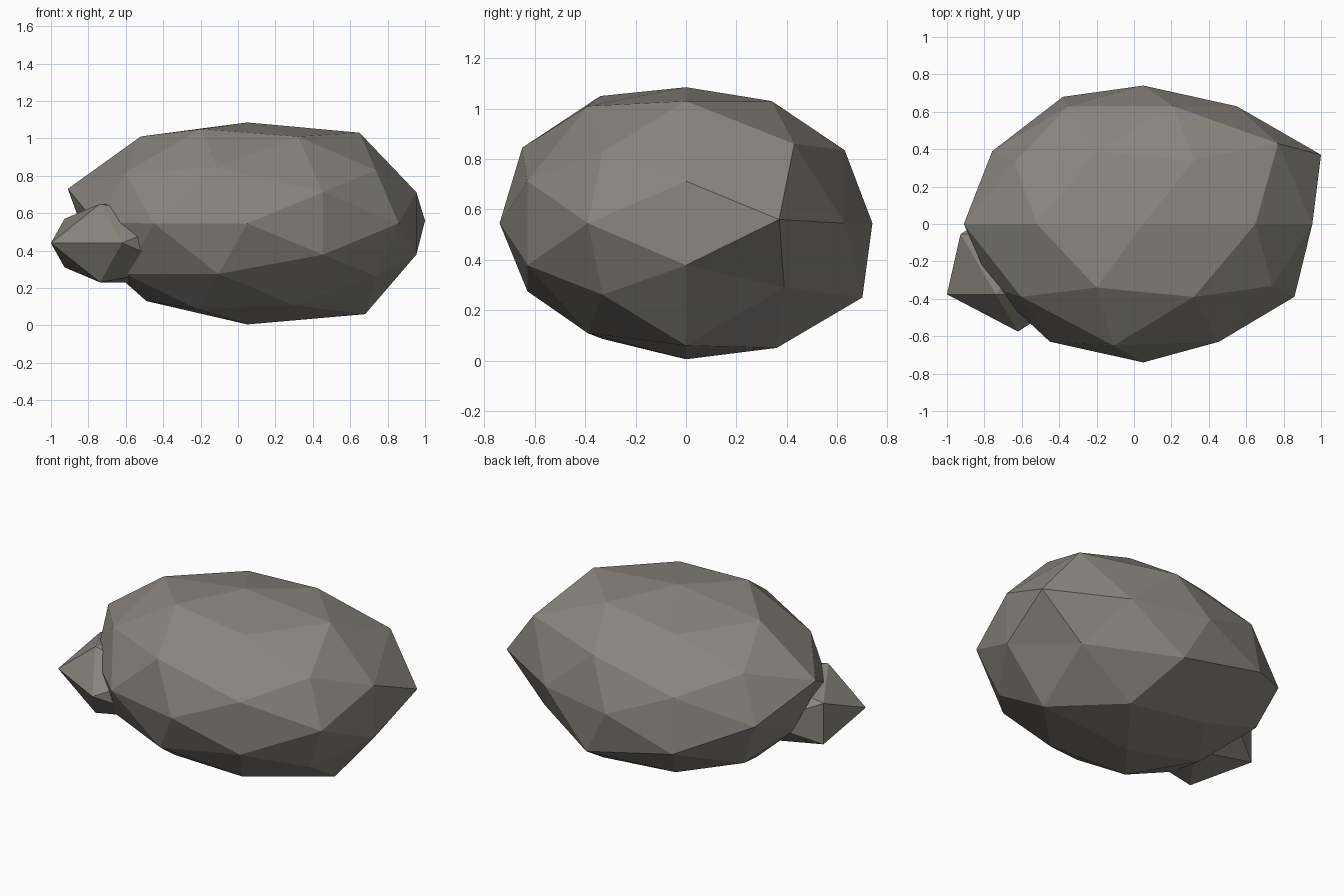
import bpy
import bmesh
import math
from mathutils import Matrix, Vector

default_cube = bpy.data.objects.get("Cube")
if default_cube:
    bpy.data.objects.remove(default_cube, do_unlink=True)

# Single stone colour
stone = bpy.data.materials.new("warm_grey_stone")
stone.use_nodes = True
colour = (0.25, 0.235, 0.21, 1)
stone.diffuse_color = colour
shader = next(n for n in stone.node_tree.nodes if n.type == "BSDF_PRINCIPLED")
shader.inputs["Base Color"].default_value = colour
shader.inputs["Roughness"].default_value = 0.9


def make_rock(name, detail, centre, radii, corners=()):
    """Faceted ellipsoid with its poles along y; nearest vertices snap to corners."""
    bm = bmesh.new()
    bmesh.ops.create_icosphere(bm, subdivisions=detail, radius=1)
    shape = (Matrix.Translation(centre)
             @ Matrix.Diagonal((*radii, 1))
             @ Matrix.Rotation(math.radians(-90), 4, "X"))
    bm.transform(shape)
    for corner in map(Vector, corners):
        nearest = min(bm.verts, key=lambda v: (v.co - corner).length)
        nearest.co = corner
    bmesh.ops.recalc_face_normals(bm, faces=bm.faces)
    mesh = bpy.data.meshes.new(name)
    bm.to_mesh(mesh)
    bm.free()
    mesh.materials.append(stone)
    rock = bpy.data.objects.new(name, mesh)
    bpy.context.collection.objects.link(rock)
    return rock


# Chipped corners that break the regular shape of the boulder
chips = [
    (0.65, 0, 1.03), (-0.52, 0, 1.01), (-0.91, 0, 0.73),
    (-0.79, 0, 0.4), (-0.49, 0, 0.13), (0.68, 0, 0.06),
    (1, 0.37, 0.56), (0.77, 0.43, 0.86), (0.72, 0.39, 0.29),
    (0.32, 0.34, 1.03), (0.33, 0.36, 0.05), (0.21, 0.7, 0.25),
    (-0.38, 0.68, 0.38), (-0.2, -0.34, 1.05), (0.32, -0.39, 1.01),
    (-0.11, -0.65, 0.845), (0.21, 0.63, 0.835), (-0.76, -0.34, 0.55),
]

# Large boulder and the small stone lodged in its front right side
make_rock("large_boulder", 2, (0.05, 0, 0.545), (0.95, 0.74, 0.54), chips)
make_rock("small_stone", 1, (-0.62, -0.215, 0.44), (0.425, 0.36, 0.247))
